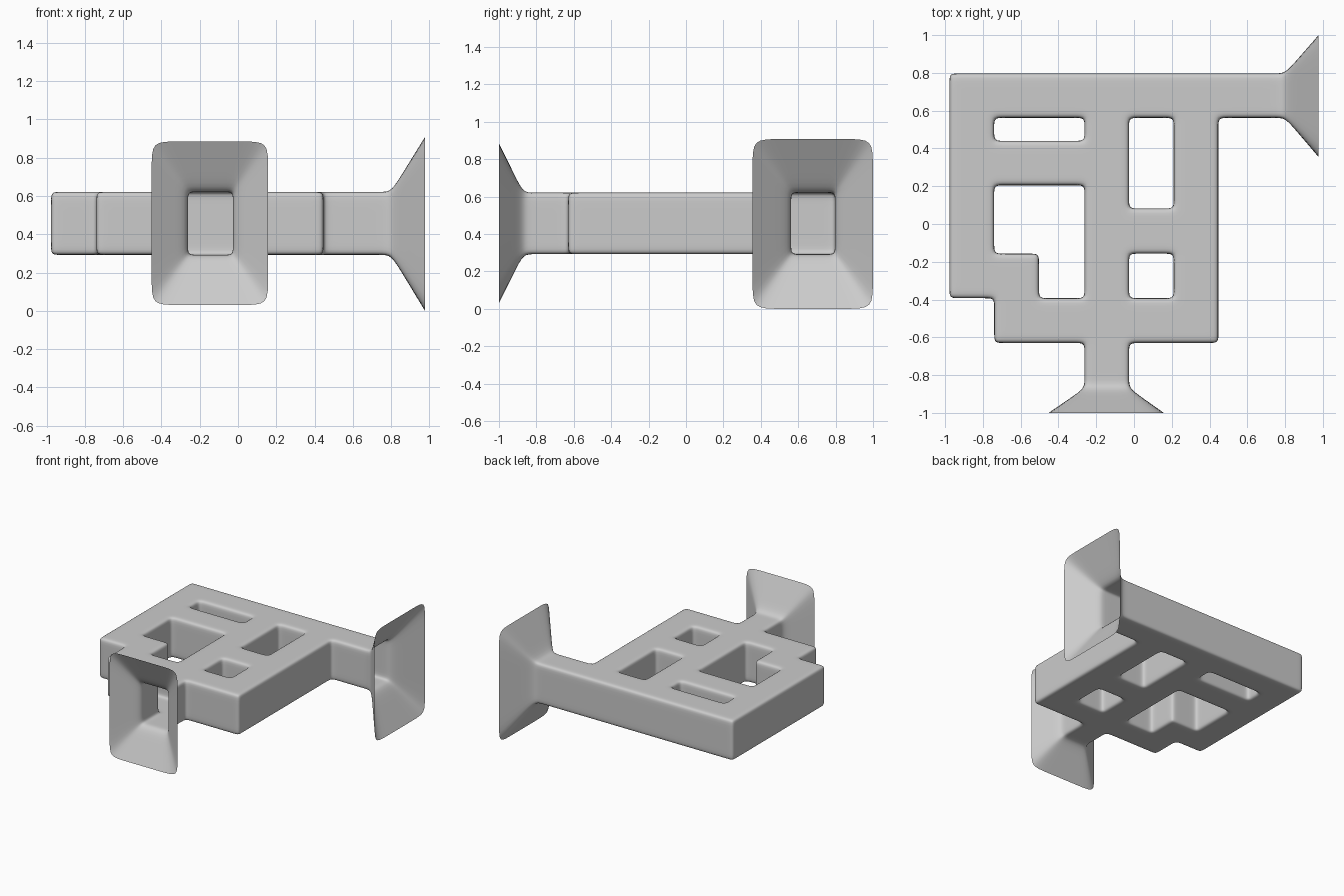
import bpy, bmesh
from mathutils import Vector

if "Cube" in bpy.data.objects:
    bpy.data.objects.remove(bpy.data.objects["Cube"])

D = 0.047                      # support-loop distance that sets edge roundness
Z0, Z1 = 0.292, 0.621
X_END, Y_END = 0.755, -0.82    # open ends of the straight ducts

# Duct runs in plan: x0, x1, y0, y1
RUNS = [
    (-0.977, X_END, 0.562, 0.797),     # back run
    (-0.977, -0.74, -0.393, 0.797),    # left run
    (-0.977, -0.503, -0.393, -0.157),  # left step
    (-0.74, 0.447, -0.63, -0.393),     # front run
    (-0.262, -0.026, Y_END, 0.797),    # middle run
    (0.21, 0.447, -0.63, 0.797),       # right run
    (-0.977, -0.026, 0.205, 0.44),     # left crossbar
    (-0.262, 0.447, -0.157, 0.082),    # right crossbar
]


def lines(values, end):
    """Grid lines with a support line on both sides of every edge."""
    out = {end}
    for v in values:
        if v != end:
            out.update(round(v + o, 4) for o in (-D, 0, D))
    result = []
    for v in sorted(out):
        if not result or v - result[-1] > 0.002:
            result.append(v)
    return result


xs = lines({v for r in RUNS for v in r[:2]}, X_END)
ys = lines({v for r in RUNS for v in r[2:]}, Y_END)
zs = [Z0, Z0 + D, Z1 - D, Z1]


def solid(i, j):
    if not (0 <= i < len(xs) - 1 and 0 <= j < len(ys) - 1):
        return False
    x, y = (xs[i] + xs[i + 1]) / 2, (ys[j] + ys[j + 1]) / 2
    return any(a < x < b and c < y < d for a, b, c, d in RUNS)


bm = bmesh.new()
cache = {}


def vert(i, j, k):
    if (i, j, k) not in cache:
        cache[i, j, k] = bm.verts.new((xs[i], ys[j], zs[k]))
    return cache[i, j, k]


def wall(a, b):
    for k in range(3):
        bm.faces.new([vert(*a, k), vert(*b, k), vert(*b, k + 1), vert(*a, k + 1)])


# Skin of the duct network, leaving the two ends open
for i in range(len(xs) - 1):
    for j in range(len(ys) - 1):
        if not solid(i, j):
            continue
        ring = [(i, j), (i + 1, j), (i + 1, j + 1), (i, j + 1)]
        bm.faces.new([vert(*c, 3) for c in ring])
        bm.faces.new([vert(*c, 0) for c in reversed(ring)])
        if not solid(i, j - 1) and ys[j] != Y_END:
            wall(ring[0], ring[1])
        if not solid(i + 1, j) and xs[i + 1] != X_END:
            wall(ring[1], ring[2])
        if not solid(i, j + 1):
            wall(ring[2], ring[3])
        if not solid(i - 1, j):
            wall(ring[3], ring[0])


def flare(axis, start, bend, mouth, lo, hi):
    """Extend an open end straight to the bend, then widen it to the mouth."""
    side = 1 - axis
    edges = [e for e in bm.edges if e.is_boundary
             and all(abs(v.co[axis] - start) < 1e-4 for v in e.verts)]
    pts = [v.co for e in edges for v in e.verts]
    box = {a: (min(p[a] for p in pts), max(p[a] for p in pts)) for a in (side, 2)}
    base = None
    for t in (0.0, 0.35, 1.0):
        new = bmesh.ops.extrude_edge_only(bm, edges=edges)["geom"]
        edges = [g for g in new if isinstance(g, bmesh.types.BMEdge) and g.is_boundary]
        for v in {v for e in edges for v in e.verts}:
            v.co[axis] = bend + (mouth - bend) * t
            for n, a in enumerate((side, 2)):
                b0, b1 = box[a]
                f = (v.co[a] - b0) / (b1 - b0)
                v.co[a] = b0 + (lo[n] - b0) * t + f * ((b1 - b0) + (hi[n] - lo[n] - b1 + b0) * t)
        # Next ring is measured from the current outline
        if t == 0.35:
            pts = [v.co for e in edges for v in e.verts]
            cur = {a: (min(p[a] for p in pts), max(p[a] for p in pts)) for a in (side, 2)}
            box = cur


flare(0, X_END, 0.80, 0.977, (0.355, 0.0), (1.0, 0.908))     # right mouth
flare(1, Y_END, -0.87, -1.0, (-0.452, 0.03), (0.158, 0.885))  # front mouth

bmesh.ops.recalc_face_normals(bm, faces=bm.faces)
for f in bm.faces:
    f.smooth = True
mesh = bpy.data.meshes.new("duct_network")
bm.to_mesh(mesh)
bm.free()
duct = bpy.data.objects.new("duct_network", mesh)
bpy.context.collection.objects.link(duct)
sub = duct.modifiers.new("rounding", "SUBSURF")
sub.levels = sub.render_levels = 2
